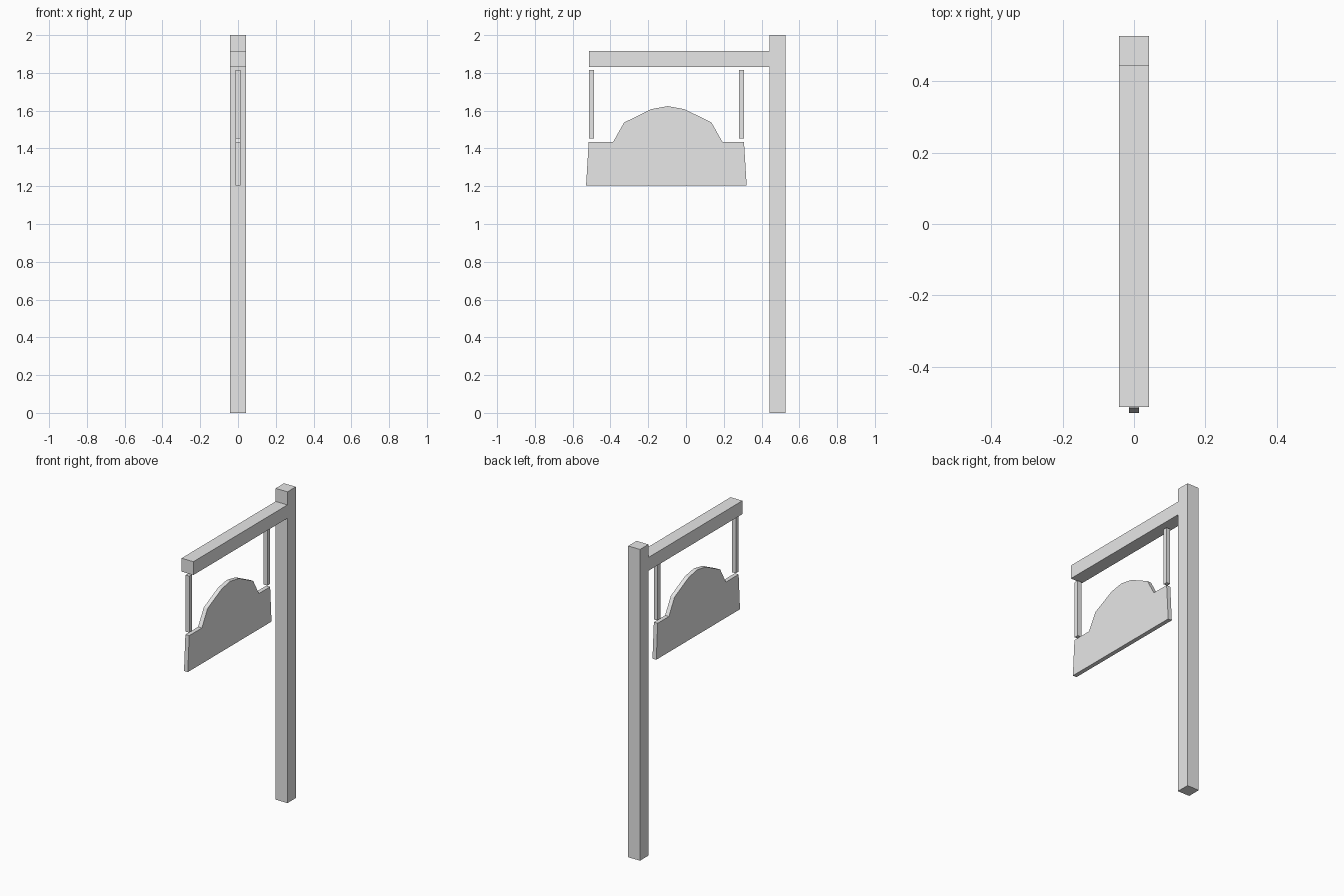
import bpy
import bmesh

cube = bpy.data.objects.get("Cube")
if cube:
    bpy.data.objects.remove(cube, do_unlink=True)

# One plain grey for the whole model
grey = bpy.data.materials.new("light_grey")
grey.use_nodes = True
colour = (0.8, 0.8, 0.8, 1.0)
grey.diffuse_color = colour
for node in grey.node_tree.nodes:
    if node.type == 'BSDF_PRINCIPLED':
        node.inputs["Base Color"].default_value = colour


def extrude_profile(name, profile, half_width):
    """Extrude a (y, z) outline across x, centred on x = 0."""
    bm = bmesh.new()
    face = bm.faces.new([bm.verts.new((-half_width, y, z)) for y, z in profile])
    result = bmesh.ops.extrude_face_region(bm, geom=[face])
    moved = [v for v in result["geom"] if isinstance(v, bmesh.types.BMVert)]
    bmesh.ops.translate(bm, verts=moved, vec=(2 * half_width, 0, 0))
    bmesh.ops.recalc_face_normals(bm, faces=bm.faces)
    mesh = bpy.data.meshes.new(name)
    bm.to_mesh(mesh)
    bm.free()
    mesh.materials.append(grey)
    obj = bpy.data.objects.new(name, mesh)
    bpy.context.scene.collection.objects.link(obj)
    return obj


def beam(name, y0, y1, z0, z1, half_width):
    return extrude_profile(name, [(y0, z0), (y1, z0), (y1, z1), (y0, z1)], half_width)


# Upright post and the arm reaching forward from it
beam("post", 0.442, 0.527, 0, 2, 0.042)
beam("arm", -0.513, 0.442, 1.83, 1.916, 0.042)

# Two hangers between the arm and the board
for name, y in (("front_hanger", -0.513), ("back_hanger", 0.28)):
    beam(name, y, y + 0.027, 1.452, 1.815, 0.0135)

# Hanging board with flared sides and a faceted arch on top
board = [(-0.529, 1.205), (0.321, 1.205), (0.307, 1.434), (0.193, 1.434),
         (0.135, 1.537), (-0.008, 1.608), (-0.097, 1.624), (-0.184, 1.608),
         (-0.328, 1.537), (-0.386, 1.434), (-0.515, 1.434)]
extrude_profile("sign_board", board, 0.0135)
